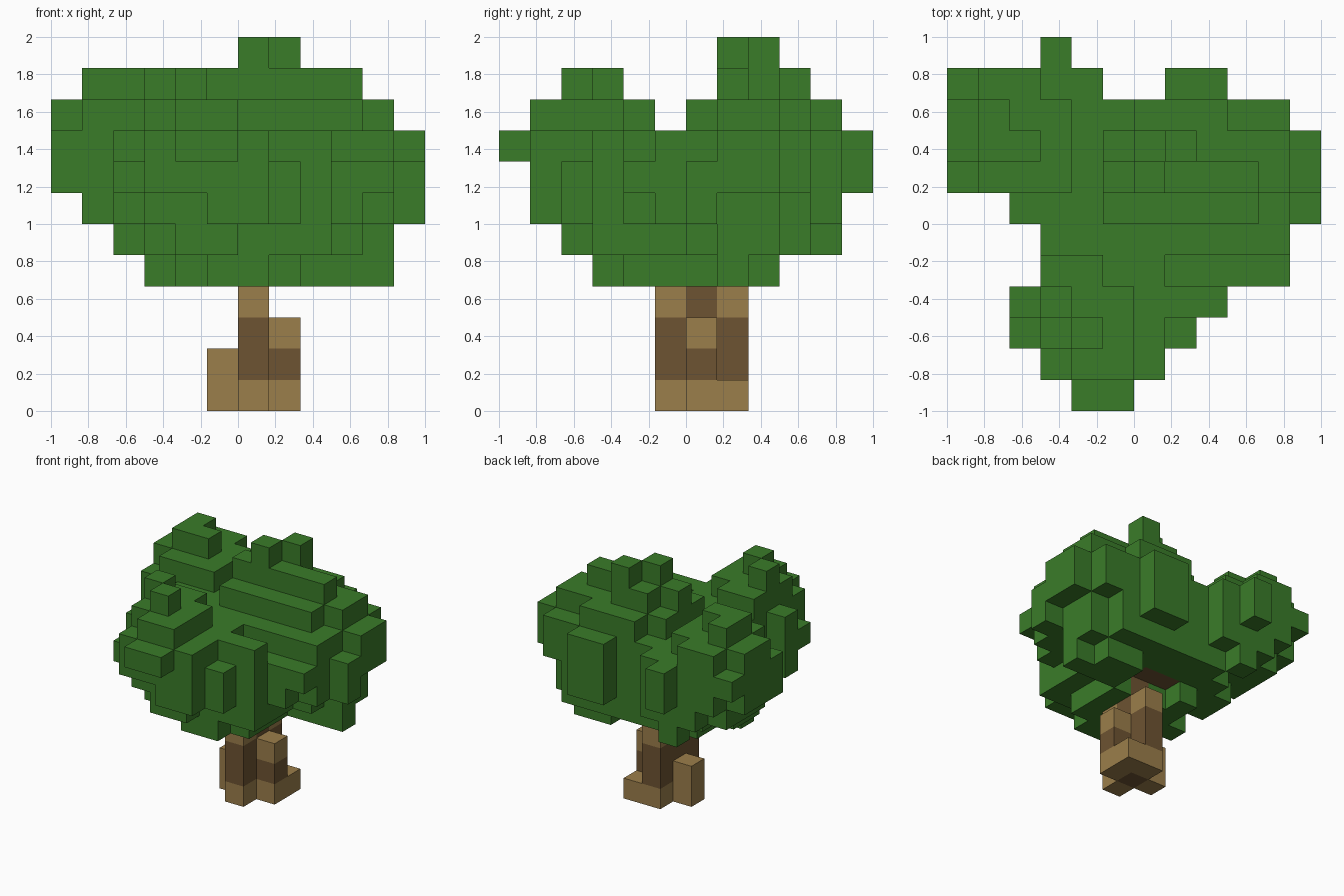
import bpy
import bmesh
from mathutils import Vector

cube = bpy.data.objects.get("Cube")
if cube:
    bpy.data.objects.remove(cube, do_unlink=True)

CELLS = 12              # block grid cells along each side
SIZE = 2 / CELLS        # edge length of one block


def make_material(name, color):
    mat = bpy.data.materials.new(name)
    mat.use_nodes = True
    mat.diffuse_color = color
    mat.node_tree.nodes["Principled BSDF"].inputs["Base Color"].default_value = color
    return mat


def fill(*boxes):
    """Cells covered by boxes given as x, y and z start/stop pairs."""
    cells = set()
    for x0, x1, y0, y1, z0, z1 in boxes:
        cells |= {(x, y, z) for x in range(x0, x1)
                  for y in range(y0, y1) for z in range(z0, z1)}
    return cells


def build_blocks(name, cells, occupied, materials, pick=lambda cell: 0):
    """Mesh of the outer faces of a set of blocks."""
    bm = bmesh.new()
    corners = {}

    def corner(p):
        key = tuple(round(c) for c in p)
        if key not in corners:
            corners[key] = bm.verts.new((key[0] * SIZE - 1, key[1] * SIZE - 1, key[2] * SIZE))
        return corners[key]

    for cell in sorted(cells):
        middle = Vector(cell) + Vector((.5, .5, .5))
        for axis in range(3):
            for sign in (-1, 1):
                n = Vector()
                n[axis] = sign
                if tuple(int(a + b) for a, b in zip(cell, n)) in occupied:
                    continue
                u = Vector()
                u[(axis + 1) % 3] = 1
                v = n.cross(u)
                quad = [middle + (n + a) / 2 for a in (-u - v, u - v, u + v, v - u)]
                face = bm.faces.new([corner(p) for p in quad])
                face.material_index = pick(cell)
    mesh = bpy.data.meshes.new(name)
    bm.to_mesh(mesh)
    bm.free()
    for mat in materials:
        mesh.materials.append(mat)
    obj = bpy.data.objects.new(name, mesh)
    bpy.context.collection.objects.link(obj)
    return obj


leaf = make_material("leaf green", (.042, .2, .022, 1))
light_bark = make_material("light bark", (.33, .21, .07, 1))
dark_bark = make_material("dark bark", (.155, .087, .032, 1))

# Trunk: a core column with root columns of different heights around it
heights = {(6, 6): 5, (6, 5): 4, (6, 7): 4, (7, 6): 3, (5, 6): 2, (7, 7): 1}
trunk = {(x, y, z) for (x, y), h in heights.items() for z in range(h)}
branch = fill((5, 7, 7, 8, 5, 6))
trunk |= branch


def bark(cell):
    x, y, z = cell
    core = (x, y) == (6, 6) or cell in branch
    return int(core or 0 < z < heights[x, y] - 1)


# Tall lobe at the back left
tall_lobe = fill(
    (6, 7, 7, 8, 11, 12), (7, 8, 8, 9, 11, 12),
    (5, 10, 7, 8, 10, 11), (6, 8, 8, 9, 10, 11),
    (5, 10, 6, 9, 5, 10), (10, 11, 7, 9, 5, 10),
    (5, 10, 6, 10, 6, 9), (10, 11, 6, 9, 6, 9), (10, 11, 9, 10, 7, 9),
    (6, 9, 9, 10, 9, 10),
    (11, 12, 7, 9, 7, 9), (11, 12, 6, 7, 6, 8),
    (7, 9, 10, 11, 6, 9))

# Wide lobe at the back right
wide_lobe = fill(
    (1, 2, 8, 10, 10, 11), (2, 3, 8, 9, 10, 11),
    (1, 4, 7, 10, 6, 10), (4, 5, 7, 10, 5, 9),
    (0, 1, 7, 8, 7, 9), (0, 1, 8, 10, 7, 10), (0, 1, 10, 11, 8, 9),
    (1, 2, 10, 11, 7, 10), (2, 5, 10, 11, 6, 9), (2, 3, 10, 11, 9, 10),
    (3, 4, 10, 11, 5, 6), (3, 4, 11, 12, 7, 9), (2, 5, 6, 8, 5, 9))

# Front lobe
front_lobe = fill(
    (4, 5, 2, 3, 10, 11), (3, 4, 3, 4, 10, 11),
    (3, 6, 2, 4, 6, 10), (3, 5, 4, 5, 6, 10), (4, 6, 1, 2, 9, 10),
    (3, 7, 1, 2, 7, 9), (5, 7, 1, 2, 6, 7), (3, 7, 2, 5, 6, 9),
    (4, 6, 0, 1, 8, 9), (7, 8, 2, 3, 6, 8), (7, 9, 3, 4, 5, 9),
    (2, 3, 2, 3, 7, 8), (2, 3, 3, 4, 6, 9), (4, 6, 2, 3, 5, 6))

# Middle that joins the lobes, and the ragged underside
middle = fill(
    (3, 7, 4, 6, 5, 9), (7, 8, 5, 6, 5, 9), (8, 11, 5, 6, 6, 9),
    (7, 11, 4, 5, 7, 8), (7, 10, 4, 5, 6, 7),
    (3, 8, 3, 9, 5, 6), (8, 9, 4, 6, 5, 6), (5, 10, 9, 10, 5, 6),
    (4, 8, 4, 6, 4, 5), (4, 6, 6, 7, 4, 5), (7, 8, 6, 7, 4, 5),
    (4, 5, 7, 8, 4, 5), (3, 4, 5, 6, 4, 5), (5, 7, 3, 4, 4, 5),
    (8, 11, 7, 8, 4, 5), (8, 10, 8, 9, 4, 5))

canopy = (tall_lobe | wide_lobe | front_lobe | middle) - trunk
occupied = canopy | trunk

build_blocks("trunk", trunk, occupied, [light_bark, dark_bark], bark)
build_blocks("canopy", canopy, occupied, [leaf])
